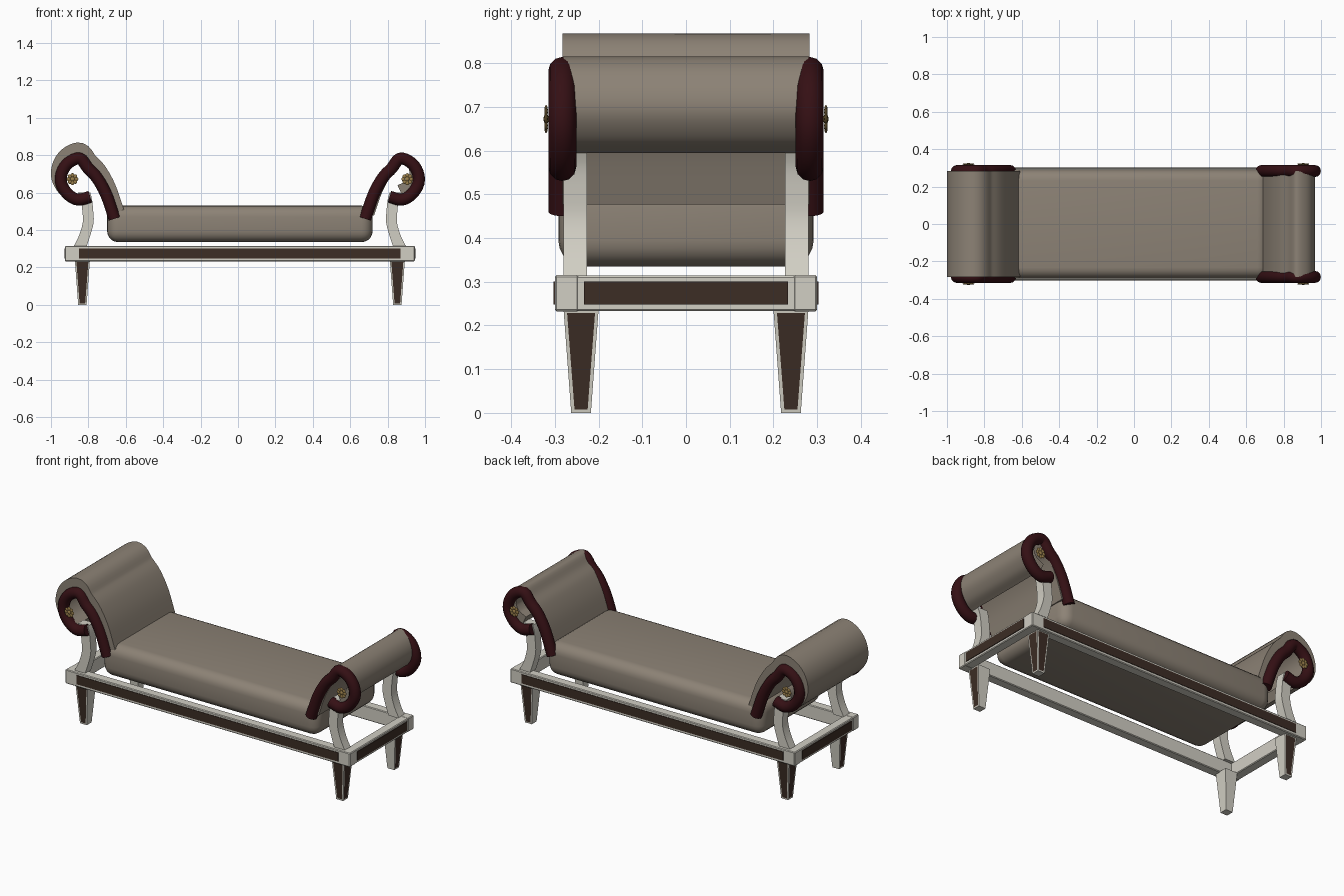
import bpy, bmesh, math
from mathutils import Vector, Matrix

if "Cube" in bpy.data.objects:
    bpy.data.objects.remove(bpy.data.objects["Cube"])

CX = 0.01  # mirror plane of the frame


def mat(name, rgb):
    m = bpy.data.materials.new(name)
    m.diffuse_color = (*rgb, 1)
    m.use_nodes = True
    m.node_tree.nodes["Principled BSDF"].inputs["Base Color"].default_value = m.diffuse_color
    return m


CREAM = mat("cream_paint", (0.64, 0.62, 0.55))
FABRIC = mat("taupe_fabric", (0.265, 0.225, 0.18))
MAROON = mat("maroon_trim", (0.035, 0.005, 0.007))
BROWN = mat("dark_brown_panel", (0.045, 0.026, 0.018))
GOLD = mat("antique_gold", (0.32, 0.21, 0.07))


def finish(name, bm, mats, smooth=None):
    bmesh.ops.recalc_face_normals(bm, faces=bm.faces[:])
    me = bpy.data.meshes.new(name)
    bm.to_mesh(me)
    bm.free()
    ob = bpy.data.objects.new(name, me)
    bpy.context.collection.objects.link(ob)
    for m in mats:
        me.materials.append(m)
    if smooth:
        bpy.ops.object.select_all(action='DESELECT')
        ob.select_set(True)
        bpy.context.view_layer.objects.active = ob
        bpy.ops.object.shade_smooth_by_angle(angle=math.radians(smooth))
    return ob


def box(name, lo, hi, m, bevel=0, seg=1, smooth=None):
    lo, hi = Vector(lo), Vector(hi)
    bm = bmesh.new()
    bmesh.ops.create_cube(bm, size=1, matrix=Matrix.Translation((lo + hi) / 2)
                          @ Matrix.Diagonal((*(hi - lo), 1)))
    if bevel:
        bmesh.ops.bevel(bm, geom=bm.edges[:], offset=bevel, segments=seg,
                        profile=0.5, affect='EDGES')
    return finish(name, bm, [m], smooth)


def spline(pts, n=5):
    """Catmull-Rom samples through 2D points."""
    p = [Vector(q) for q in pts]
    p = [2 * p[0] - p[1]] + p + [2 * p[-1] - p[-2]]
    out = []
    for i in range(1, len(p) - 2):
        a, b, c, d = p[i - 1:i + 3]
        for k in range(n):
            t = k / n
            out.append(0.5 * (2 * b + (c - a) * t + (2 * a - 5 * b + 4 * c - d) * t * t
                              + (3 * b - a - 3 * c + d) * t ** 3))
    return out + [p[-2]]


def strip(name, side_a, side_b, s, y0, y1, m, smooth):
    """Solid band between two matching (u, z) lines, extruded along y."""
    bm = bmesh.new()
    rows = [[bm.verts.new((CX + s * u, y, z)) for u, z in line]
            for line, y in ((side_a, y0), (side_b, y0), (side_b, y1), (side_a, y1))]
    for j in range(4):
        a, b = rows[j], rows[(j + 1) % 4]
        for i in range(len(a) - 1):
            bm.faces.new((a[i], a[i + 1], b[i + 1], b[i]))
    for e in (0, -1):
        bm.faces.new([r[e] for r in rows])
    return finish(name, bm, [m], smooth)


# scroll line of each arm: up the backrest, over and round the roll
SCROLL = [(0.67, 0.46), (0.715, 0.59), (0.765, 0.68), (0.812, 0.73), (0.855, 0.782),
          (0.915, 0.76), (0.95, 0.71), (0.955, 0.65), (0.92, 0.592), (0.865, 0.562),
          (0.80, 0.578)]

# seat cushion
box("seat_cushion", (-0.70, -0.292, 0.335), (0.72, 0.292, 0.53), FABRIC, 0.06, 5, 50)

# base rails with dark inset plates
T = 0.055
for s, n in ((-1, "front"), (1, "back")):
    ys = sorted((s * 0.30, s * (0.30 - T)))
    box(n + "_rail", (-0.925, ys[0], 0.232), (0.945, ys[1], 0.315), CREAM, 0.004)
    ys = sorted((s * 0.297, s * 0.303))
    box(n + "_rail_panel", (-0.85, ys[0], 0.248), (0.87, ys[1], 0.301), BROWN)
for s, n in ((-1, "left"), (1, "right")):
    xs = sorted((CX + s * 0.934, CX + s * (0.934 - T)))
    box(n + "_rail", (xs[0], -0.297, 0.233), (xs[1], 0.297, 0.314), CREAM, 0.004)
    xs = sorted((CX + s * 0.93, CX + s * 0.938))
    box(n + "_rail_panel", (xs[0], -0.233, 0.248), (xs[1], 0.233, 0.301), BROWN)


def leg(name, sx, sy):
    # tapered leg with inset dark faces on the two outer sides
    bm = bmesh.new()
    bmesh.ops.create_cube(bm, size=1)
    for v in bm.verts:
        top = v.co.z > 0
        w = 0.08 if top else 0.045
        v.co = (CX + sx * 0.842 + v.co.x * w, sy * 0.24 + v.co.y * w, 0.236 if top else 0)
    bm.normal_update()
    outer = [f for f in bm.faces if f.normal.x * sx > 0.7 or f.normal.y * sy > 0.7]
    for f in outer:
        bmesh.ops.inset_individual(bm, faces=[f], thickness=0.011)
        f.material_index = 1
    finish(name, bm, [CREAM, BROWN])


def tube(name, s, y):
    # rolled maroon trim
    cu = bpy.data.curves.new(name, 'CURVE')
    cu.dimensions = '3D'
    cu.bevel_depth = 0.032
    cu.bevel_resolution = 4
    cu.use_fill_caps = True
    pts = spline(SCROLL, 4)
    sp = cu.splines.new('POLY')
    sp.points.add(len(pts) - 1)
    for p, (u, z) in zip(sp.points, pts):
        p.co = (CX + s * u, y, z, 1)
    ob = bpy.data.objects.new(name, cu)
    bpy.context.collection.objects.link(ob)
    cu.materials.append(MAROON)
    bpy.ops.object.select_all(action='DESELECT')
    ob.select_set(True)
    bpy.context.view_layer.objects.active = ob
    bpy.ops.object.convert(target='MESH')
    bpy.ops.object.shade_smooth_by_angle(angle=math.radians(50))


def rosette(name, s, y):
    # small gold flower at the centre of the scroll
    bm = bmesh.new()
    c = Vector((CX + s * 0.895, y, 0.672))
    blobs = [(0, 0, 0.012, 0.006)]
    for k in range(8):
        a = k * math.tau / 8
        blobs.append((0.021 * math.cos(a), 0.021 * math.sin(a), 0.011, 0.004))
    for dx, dz, r, h in blobs:
        bmesh.ops.create_uvsphere(bm, u_segments=10, v_segments=6, radius=1,
                                  matrix=Matrix.Translation(c + Vector((dx, 0, dz)))
                                  @ Matrix.Diagonal((r, h, r, 1)))
    finish(name, bm, [GOLD], 50)


SUP_IN = [(0.82, 0.31), (0.80, 0.37), (0.782, 0.44), (0.784, 0.50), (0.79, 0.56), (0.80, 0.60)]
SUP_OUT = [(0.89, 0.31), (0.86, 0.37), (0.84, 0.44), (0.842, 0.50), (0.85, 0.56), (0.865, 0.60)]

# upholstery line and its offset: padding lies outside on the left, inside on the right
line = [p + Vector((0, 0.032)) for p in spline(SCROLL[:-1], 5)]


def offset(d):
    out = []
    for i, p in enumerate(line):
        t = (line[min(i + 1, len(line) - 1)] - line[max(i - 1, 0)]).normalized()
        out.append(p + d * Vector((-t.y, t.x)))
    return out


for sx, nx in ((-1, "left"), (1, "right")):
    strip(nx + "_arm_upholstery", line, offset(0.053 if sx < 0 else -0.05), sx,
          -0.283, 0.283, FABRIC, 45)
    for sy, ny in ((-1, "front"), (1, "back")):
        tag = f"{ny}_{nx}"
        leg(tag + "_leg", sx, sy)
        ya, yb = sorted((sy * 0.226, sy * 0.28))
        strip(tag + "_arm_support", spline(SUP_IN, 3), spline(SUP_OUT, 3), sx, ya, yb, CREAM, 40)
        tube(tag + "_scroll_trim", sx, sy * 0.283)
        rosette(tag + "_rosette", sx, sy * 0.32)
